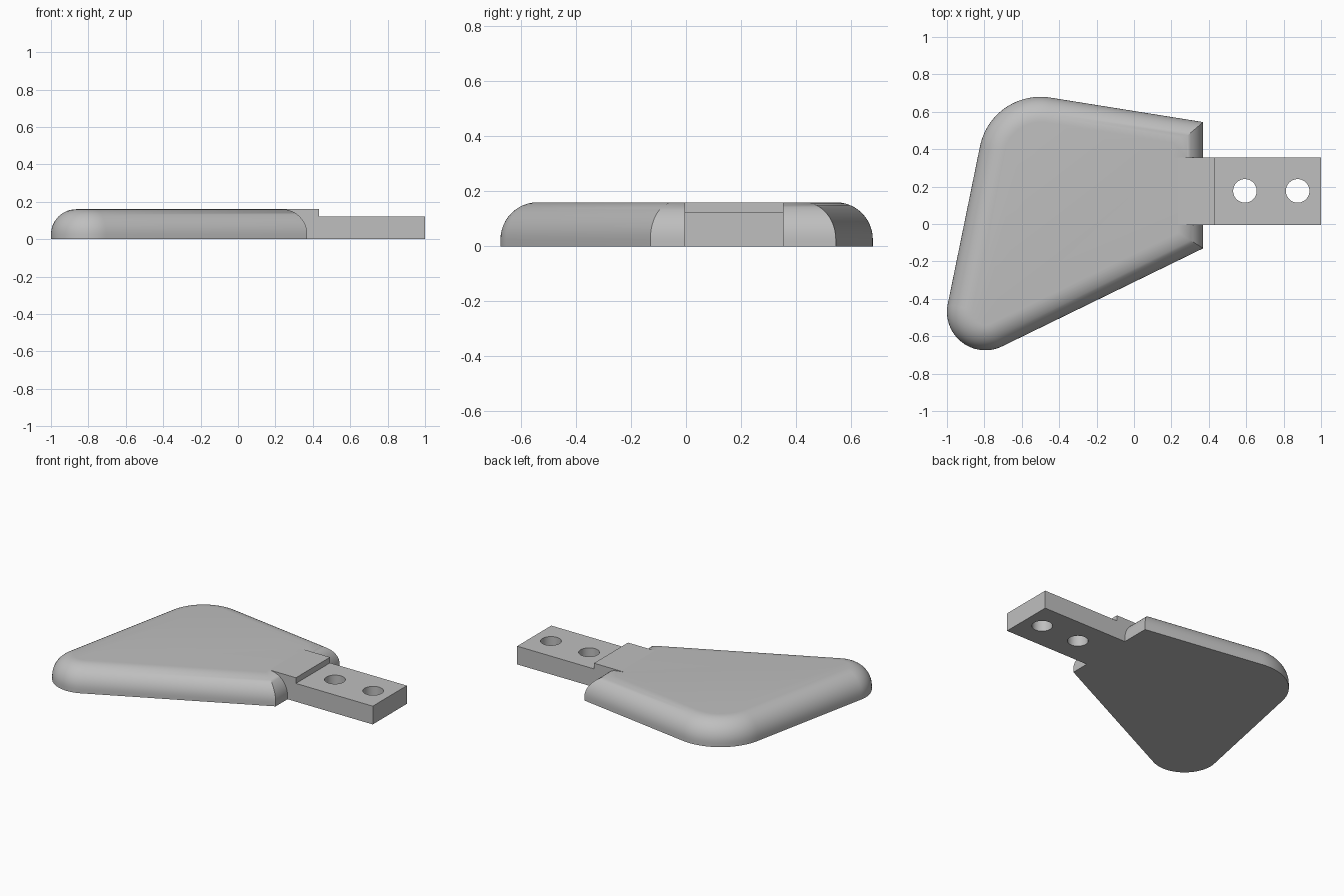
import bpy, bmesh
from math import pi, sin, cos, atan2
from mathutils import Vector

cube = bpy.data.objects.get("Cube")
if cube:
    bpy.data.objects.remove(cube, do_unlink=True)

grey = bpy.data.materials.new("plain grey")
grey.use_nodes = True
colour = (0.52, 0.52, 0.52, 1)
grey.diffuse_color = colour
grey.node_tree.nodes["Principled BSDF"].inputs["Base Color"].default_value = colour


def make_object(name, bm):
    bmesh.ops.recalc_face_normals(bm, faces=bm.faces)
    mesh = bpy.data.meshes.new(name)
    bm.to_mesh(mesh)
    bm.free()
    mesh.materials.append(grey)
    obj = bpy.data.objects.new(name, mesh)
    bpy.context.collection.objects.link(obj)
    return obj


def activate(obj):
    bpy.ops.object.select_all(action="DESELECT")
    obj.select_set(True)
    bpy.context.view_layer.objects.active = obj


def cut(obj, cutter):
    mod = obj.modifiers.new("cut", "BOOLEAN")
    mod.operation = "DIFFERENCE"
    mod.solver = "EXACT"
    mod.object = cutter
    activate(obj)
    bpy.ops.object.modifier_apply(modifier=mod.name)
    bpy.data.objects.remove(cutter, do_unlink=True)


def extrude_profile(name, points, y0, y1):
    """Extrude an x-z profile along y."""
    bm = bmesh.new()
    face = bm.faces.new([bm.verts.new((x, y0, z)) for x, z in points])
    new = bmesh.ops.extrude_face_region(bm, geom=[face])["geom"]
    verts = [v for v in new if isinstance(v, bmesh.types.BMVert)]
    bmesh.ops.translate(bm, verts=verts, vec=(0, y1 - y0, 0))
    return make_object(name, bm)


# Blade outline: two sharp corners and two rounded ones
UPPER, LOWER = Vector((0.37, 0.545)), Vector((0.37, -0.13))
ARCS = [(Vector((-0.5, 0.35)), 0.33, Vector((0.16, 0.987)), Vector((-0.981, 0.194))),
        (Vector((-0.795, -0.47)), 0.205, Vector((-0.981, 0.194)), Vector((0.438, -0.899)))]
HEIGHT, FILLET, STEPS = 0.16, 0.135, 12


def mitre(corner, normal, d):
    """Move a corner inward from the end edge and its sloping neighbour."""
    return corner + Vector((-d, d * (normal.x - 1) / normal.y))


def outline(d):
    points = [mitre(UPPER, ARCS[0][2], d)]
    for centre, radius, n0, n1 in ARCS:
        a0 = atan2(n0.y, n0.x)
        sweep = (atan2(n1.y, n1.x) - a0) % (2 * pi)
        for i in range(25):
            a = a0 + sweep * i / 24
            points.append(centre + (radius - d) * Vector((cos(a), sin(a))))
    points.append(mitre(LOWER, ARCS[1][3], d))
    return points


# Blade: outline rings lofted up a rounded edge
levels = [(0, 0)]
for i in range(STEPS + 1):
    a = pi / 2 * i / STEPS
    levels.append((FILLET * (1 - cos(a)), HEIGHT - FILLET * (1 - sin(a))))
bm = bmesh.new()
rings = [[bm.verts.new((p.x, p.y, z)) for p in outline(d)] for d, z in levels]
bm.faces.new(rings[0])
bm.faces.new(rings[-1])
for low, high in zip(rings, rings[1:]):
    for i in range(len(low)):
        j = (i + 1) % len(low)
        bm.faces.new((low[i], low[j], high[j], high[i]))
blade = make_object("blade", bm)

# Shallow sloping relief beside the tang
cut(blade, extrude_profile("relief_cutter",
                           [(0.21, HEIGHT), (0.29, 0.15), (0.5, 0.15), (0.5, 0.3), (0.21, 0.3)],
                           0.355, 0.8))

# Stepped tang with two bolt holes
tang = extrude_profile("tang", [(0.21, 0), (1, 0), (1, 0.122), (0.432, 0.122),
                                (0.432, HEIGHT), (0.21, HEIGHT)], -0.005, 0.355)
for x in (0.593, 0.875):
    bpy.ops.mesh.primitive_cylinder_add(vertices=48, radius=0.063, depth=1, location=(x, 0.177, 0))
    cut(tang, bpy.context.object)

for obj in (blade, tang):
    activate(obj)
    bpy.ops.object.shade_smooth_by_angle(angle=pi / 6)
